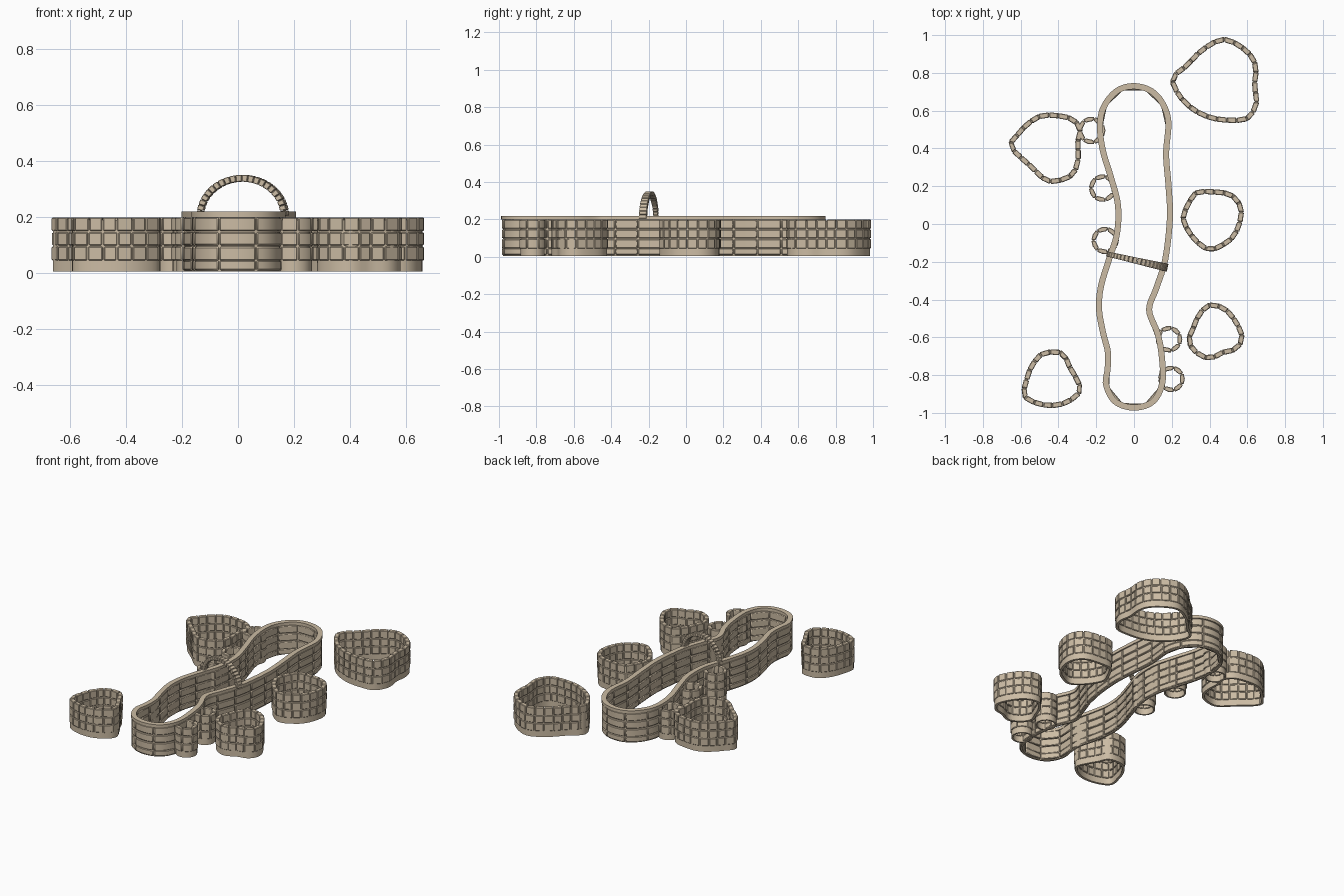
import bpy, bmesh, math, random
from mathutils import Vector

random.seed(4)
if "Cube" in bpy.data.objects:
    bpy.data.objects.remove(bpy.data.objects["Cube"])

stone = bpy.data.materials.new("sandstone")
stone.use_nodes = True
COLOUR = (0.60, 0.50, 0.37, 1)
stone.diffuse_color = COLOUR
stone.node_tree.nodes["Principled BSDF"].inputs["Base Color"].default_value = COLOUR

COURSES = [(0.045, 0.094), (0.099, 0.145), (0.150, 0.198)]


class Loop:
    """Smooth closed plan line through a few points, measured by arc length."""

    def __init__(self, points, steps=12):
        p = [Vector(q) for q in points]
        n = len(p)
        area = sum(p[i - 1].cross(p[i]) for i in range(n))
        if area < 0:
            p.reverse()
        self.pts = []
        for i in range(n):
            a, b, c, d = (p[(i + k - 1) % n] for k in range(4))
            for s in range(steps):
                t = s / steps
                self.pts.append(0.5 * (2 * b + (c - a) * t + (2 * a - 5 * b + 4 * c - d) * t ** 2
                                       + (3 * b - a - 3 * c + d) * t ** 3))
        self.dist = [0]
        for i, q in enumerate(self.pts):
            self.dist.append(self.dist[-1] + (self.pts[(i + 1) % len(self.pts)] - q).length)
        self.length = self.dist[-1]

    def on_line(self, s):
        s %= self.length
        i = next(k for k in range(len(self.pts)) if self.dist[k + 1] >= s)
        f = (s - self.dist[i]) / (self.dist[i + 1] - self.dist[i])
        return self.pts[i].lerp(self.pts[(i + 1) % len(self.pts)], f)

    def at(self, s, offset):
        """Point at arc length s, moved outward by offset."""
        t = (self.on_line(s + 0.012) - self.on_line(s - 0.012)).normalized()
        return self.on_line(s) + Vector((t.y, -t.x)) * offset


def prism(bm, outline, z0, z1):
    """Upright solid over a counterclockwise plan outline."""
    low = [bm.verts.new((q.x, q.y, z0)) for q in outline]
    top = [bm.verts.new((q.x, q.y, z1)) for q in outline]
    bm.faces.new(top)
    bm.faces.new(low[::-1])
    for i in range(len(low)):
        bm.faces.new((low[i - 1], low[i], top[i], top[i - 1]))


def ring(bm, loop, half, z0, z1, spacing=0.02):
    """Continuous band of constant width along a loop."""
    n = max(16, round(loop.length / spacing))
    rows = []
    for i in range(n):
        s = i * loop.length / n
        outer, inner = loop.at(s, half), loop.at(s, -half)
        rows.append([bm.verts.new((q.x, q.y, z))
                     for q, z in ((outer, z0), (outer, z1), (inner, z1), (inner, z0))])
    for i in range(n):
        a, b = rows[i - 1], rows[i]
        for k in range(4):
            m = (k + 1) % 4
            bm.faces.new((a[k], b[k], b[m], a[m]))


def finish(bm, name, bevel=0, smooth=True):
    bmesh.ops.recalc_face_normals(bm, faces=bm.faces[:])
    mesh = bpy.data.meshes.new(name)
    bm.to_mesh(mesh)
    bm.free()
    mesh.materials.append(stone)
    obj = bpy.data.objects.new(name, mesh)
    bpy.context.collection.objects.link(obj)
    if bevel:
        mod = obj.modifiers.new("worn_edges", "BEVEL")
        mod.width = bevel
        mod.segments = 1
        mod.limit_method = "ANGLE"
        mod.angle_limit = math.radians(50)
    if smooth:
        bpy.ops.object.select_all(action="DESELECT")
        obj.select_set(True)
        bpy.context.view_layer.objects.active = obj
        bpy.ops.object.shade_smooth_by_angle(angle=math.radians(30))
    return obj


def block_wall(name, loop, size, half, courses, bevel, curve_steps=1, jitter=0.0, gap=0.005):
    """Courses of blocks with curved outer and straight inner faces."""
    bm = bmesh.new()
    n = max(5, round(loop.length / size))
    pitch = loop.length / n
    for z0, z1 in courses:
        joints = [(i - 0.5 + random.uniform(-jitter, jitter)) * pitch for i in range(n)]
        for i in range(n):
            a = joints[i] + gap / 2
            b = (joints[i + 1] if i + 1 < n else joints[0] + loop.length) - gap / 2
            outer = [loop.at(a + (b - a) * k / curve_steps, half) for k in range(curve_steps + 1)]
            prism(bm, outer + [loop.at(b, -half), loop.at(a, -half)], z0, z1)
    finish(bm, name, bevel, smooth=curve_steps > 1)


def footing(name, loop, half, top):
    bm = bmesh.new()
    ring(bm, loop, half, 0.005, top)
    finish(bm, name)


# Long winding main bed, starting at the middle of its back end
main = Loop([(0, .73), (-.09, .705), (-.16, .62), (-.18, .52), (-.165, .39), (-.12, .24), (-.085, .1),
             (-.09, -.05), (-.13, -.18), (-.175, -.33), (-.185, -.45), (-.165, -.57), (-.138, -.68),
             (-.14, -.77), (-.148, -.85), (-.1, -.94), (0, -.972), (.1, -.94), (.15, -.84),
             (.147, -.7), (.125, -.58), (.08, -.455), (.118, -.34), (.165, -.19), (.19, .03),
             (.183, .2), (.17, .37), (.182, .54), (.15, .64), (.09, .705)])
block_wall("main_wall_blocks", main, 0.13, 0.013, [(0.01, 0.045)] + COURSES, 0.004, curve_steps=6)
footing("main_wall_core", main, 0.006, 0.2)
bm = bmesh.new()
ring(bm, main, 0.016, 0.199, 0.219)
finish(bm, "main_coping")

# Free-standing planters
PLANTERS = {
    "back_left": [(.46, .975), (.54, .955), (.62, .89), (.645, .82), (.638, .73), (.648, .64), (.6, .56),
                  (.5, .55), (.4, .565), (.31, .61), (.24, .68), (.205, .77), (.28, .84), (.36, .92)],
    "back_right": [(-.65, .41), (-.61, .48), (-.55, .54), (-.48, .575), (-.38, .57), (-.32, .55),
                   (-.285, .5), (-.298, .43), (-.295, .35), (-.32, .27), (-.38, .235), (-.46, .23),
                   (-.54, .3)],
    "middle_left": [(.33, .165), (.42, .17), (.51, .155), (.56, .1), (.565, .03), (.53, -.06),
                    (.47, -.11), (.4, -.135), (.34, -.1), (.29, -.04), (.26, .03), (.285, .1)],
    "front_left": [(.4, -.43), (.48, -.45), (.54, -.52), (.572, -.6), (.54, -.66), (.47, -.68),
                   (.4, -.71), (.33, -.68), (.29, -.62), (.31, -.56), (.345, -.48)],
    "front_right": [(-.48, -.685), (-.38, -.685), (-.345, -.75), (-.31, -.81), (-.285, -.88),
                    (-.34, -.935), (-.42, -.96), (-.51, -.95), (-.58, -.91), (-.57, -.83), (-.54, -.75)],
}
for side, points in PLANTERS.items():
    loop = Loop(points)
    block_wall(side + "_planter_blocks", loop, 0.052, 0.014, COURSES, 0.003, jitter=0.07)
    footing(side + "_planter_footing", loop, 0.008, 0.19)

# Small round turrets leaning on the main wall
for i, (x, y, r) in enumerate([(-.225, .495, .063), (-.165, .19, .063), (-.153, -.087, .062),
                               (.185, -.61, .06), (.198, -.82, .06)]):
    corners = [k * math.tau / 8 for k in range(8)]
    loop = Loop([(x + r * math.cos(a), y + r * math.sin(a)) for a in corners], 6)
    block_wall(f"turret_{i + 1}_blocks", loop, 0.056, 0.011, COURSES, 0.003, curve_steps=2)
    footing(f"turret_{i + 1}_core", loop, 0.005, 0.19)

# Arched bridge of wedge stones across the main bed
bm = bmesh.new()
start, end = Vector((-.145, -.158)), Vector((.178, -.232))
centre, along = (start + end) / 2, (end - start) / 2
across = Vector((-along.y, along.x)).normalized()
stones = 22


def arch_corners(angle, scale):
    c, s = math.cos(angle), math.sin(angle)
    half = 0.017 + 0.004 * c
    corners = []
    for reach, rise in ((1.0, 0.146), (0.86, 0.122)):
        base = centre + along * c * reach
        for side in ((1, -1) if reach == 1.0 else (-1, 1)):
            p = base + across * side * half * scale
            corners.append(bm.verts.new((p.x, p.y, 0.204 + rise * s)))
    return corners


for i in range(stones):
    a = arch_corners((i + 0.04) * math.pi / stones, 1)
    b = arch_corners((i + 0.96) * math.pi / stones, 1)
    bm.faces.new(a)
    bm.faces.new(b[::-1])
    for k in range(4):
        bm.faces.new((a[k - 1], a[k], b[k], b[k - 1]))
finish(bm, "arched_bridge", 0.002, smooth=False)
